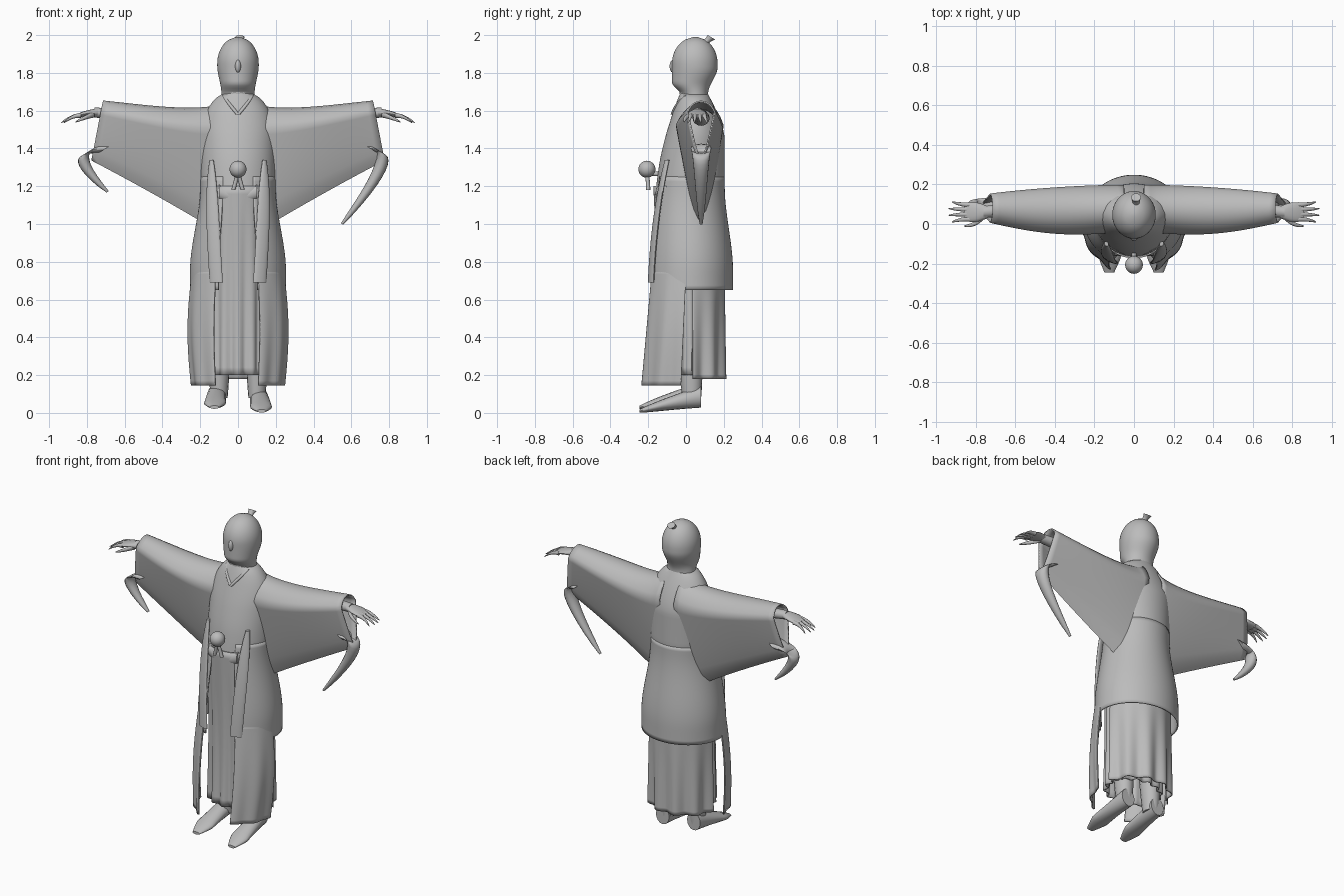
import bpy, bmesh, math
from math import sin, cos, pi, sqrt
from mathutils import Vector

if "Cube" in bpy.data.objects:
    bpy.data.objects.remove(bpy.data.objects["Cube"])

shade = (0.5, 0.5, 0.5, 1)
grey = bpy.data.materials.new("plain_grey")
grey.use_nodes = True
grey.diffuse_color = shade
grey.node_tree.nodes["Principled BSDF"].inputs["Base Color"].default_value = shade


def smooth(ob):
    bpy.ops.object.select_all(action='DESELECT')
    ob.select_set(True)
    bpy.context.view_layer.objects.active = ob
    bpy.ops.object.shade_smooth_by_angle(angle=math.radians(50))


def loft(name, rings, closed=True, caps=True, cloth=False):
    """Skin a list of equal point rings into one smooth object."""
    bm = bmesh.new()
    loops = [[bm.verts.new(point) for point in ring] for ring in rings]
    count = len(loops[0])
    for low, high in zip(loops, loops[1:]):
        for i in range(count if closed else count - 1):
            j = (i + 1) % count
            bm.faces.new((low[i], low[j], high[j], high[i]))
    if caps:
        bm.faces.new(loops[0])
        bm.faces.new(loops[-1])
    bmesh.ops.recalc_face_normals(bm, faces=bm.faces)
    mesh = bpy.data.meshes.new(name)
    bm.to_mesh(mesh)
    bm.free()
    mesh.materials.append(grey)
    ob = bpy.data.objects.new(name, mesh)
    bpy.context.collection.objects.link(ob)
    smooth(ob)
    if cloth:
        fabric = ob.modifiers.new("cloth", 'SOLIDIFY')
        fabric.thickness = 0.008
        fabric.offset = 0


def ball(name, location, scale):
    bpy.ops.mesh.primitive_uv_sphere_add(segments=28, ring_count=18, location=location)
    ob = bpy.context.object
    ob.name = name
    ob.scale = scale
    ob.data.materials.append(grey)
    smooth(ob)


def steady(t):
    return 1, 1


def pointed(t):
    return (sqrt(1.02 - t),) * 2


def sweep(name, start, bend, end, across, along, taper=steady):
    """Move an oval section down a bent path; taper scales its two axes."""
    start, bend, end, across, along = map(Vector, (start, bend, end, across, along))
    steps, sides, rings = 12, 16, []
    for k in range(steps + 1):
        t = k / steps
        centre = start * (1 - t) ** 2 + bend * 2 * t * (1 - t) + end * t * t
        a, b = taper(t)
        angles = [2 * pi * i / sides for i in range(sides)]
        rings.append([centre + across * a * cos(q) + along * b * sin(q) for q in angles])
    loft(name, rings)


def drape(name, top, bottom, width, front, back, arc=None, folds=0, depth=0, caps=False):
    """Upright form; width, front and back are rules of height, angle zero faces front."""
    steps, count, rings = 24, 90, []
    first, last = arc or (0, 2 * pi)
    for k in range(steps + 1):
        t = k / steps
        z = top + (bottom - top) * t
        middle, reach = (front(z) + back(z)) / 2, (back(z) - front(z)) / 2
        ring = []
        for i in range(count):
            q = first + (last - first) * i / (count - 1 if arc else count)
            swell = 1 + depth * t * cos(folds * q)
            ring.append((width(z) * swell * sin(q), middle - reach * swell * cos(q), z))
        rings.append(ring)
    loft(name, rings, closed=not arc, caps=caps, cloth=not caps)


def ramp(z, low, high):
    """Eased rise from zero at low to one at high."""
    t = max(0, min(1, (z - low) / (high - low)))
    return t * t * (3 - 2 * t)


def flare(z):
    return 0.055 * (1 - ramp(z, 0.75, 1.2)) - 0.005


def slope(z):
    return -0.2 + 0.12 * max(0, z - 0.7) ** 1.5


def shoulder(z):
    return max(0, z - 1.45) / 0.24


def dome(z):
    return sqrt(1 - max(0, (z - 1.85) / 0.14) ** 2)


# Head with jaw, nose, neck and hair knot
drape("head", 1.989, 1.68,
      lambda z: 0.11 * dome(z) - 0.022 * (1 - ramp(z, 1.69, 1.84)),
      lambda z: 0.05 - 0.124 * dome(z) + 0.05 * (1 - ramp(z, 1.68, 1.75)),
      lambda z: 0.05 + 0.117 * dome(z) - 0.05 * (1 - ramp(z, 1.69, 1.83)), caps=True)
ball("nose", (0, -0.067, 1.835), (0.016, 0.02, 0.035))
sweep("neck", (0, 0.05, 1.62), (0, 0.04, 1.68), (0, 0.04, 1.74), (0.08, 0, 0), (0, 0.075, 0))
sweep("hair_knot", (0.01, 0.09, 1.95), (0.01, 0.11, 1.97), (0.01, 0.135, 1.988),
      (0.025, 0, 0), (0, 0.02, -0.012), lambda t: (1 - 0.3 * sin(pi * t),) * 2)

# Upper robe rounding in to the collar, tucked under the coat
drape("upper_robe", 1.69, 1.17,
      lambda z: 0.08 + 0.12 * (1 - shoulder(z) ** 2) ** 0.7 - 0.02 * (1 - ramp(z, 1.17, 1.25)),
      lambda z: slope(z) + 0.02 * ramp(z, 1.3, 1.6) + 0.03 * shoulder(z) ** 2,
      lambda z: 0.205 - 0.09 * shoulder(z) ** 1.5 - 0.02 * (1 - ramp(z, 1.17, 1.25)), caps=True)

# Long coat, open down the front
gap = 0.42
drape("coat", 1.25, 0.65, lambda z: 0.2 + flare(z), slope, lambda z: 0.205 + 0.8 * flare(z),
      arc=(gap, 2 * pi - gap))

# Inner robe with hanging folds, and the cloth bunched at the waist
drape("inner_robe", 1.2, 0.2, lambda z: 0.17, lambda z: -0.16 + 0.02 * sin(3 * z),
      lambda z: 0.13, folds=14, depth=0.08)
sweep("waist_fold", (-0.1, -0.13, 1.17), (0, -0.14, 1.12), (0.1, -0.13, 1.17),
      (0, 0.03, 0), (0, 0, 0.04))

# Pleated back of the skirt
drape("back_skirt", 0.75, 0.18, lambda z: 0.21, lambda z: -0.2, lambda z: 0.205,
      arc=(0.55 * pi, 1.45 * pi), folds=11, depth=0.06)

# Pompom on its tie
ball("pompom", (0, -0.207, 1.29), (0.045, 0.045, 0.045))
sweep("pompom_tie", (0, -0.2, 1.27), (0, -0.15, 1.26), (0, -0.1, 1.27), (0.012, 0, 0), (0, 0, 0.012))


def sleeve(name, s):
    """Full around the arm, thinning to an edge where it hangs."""
    steps, half, rings = 20, 16, []
    for k in range(steps + 1):
        t = k / steps
        belly = 0.012 * sin(pi * t)
        top = 1.65 - 0.038 * sin(pi * t ** 0.6)
        fall = top - 0.93 - 0.41 * t
        ring = []
        for i in range(-half, half):
            v = abs(i / half) ** 1.5
            thick = min(1, 2.4 * sqrt(v)) * (1.01 - v) ** 0.7
            y = 0.08 - belly + math.copysign(thick, i) * (0.13 - 0.05 * t * t + belly)
            ring.append((s * (0.05 + 0.665 * t + 0.06 * v * t * t), y, top - fall * v))
        rings.append(ring)
    loft(name, rings, caps=False, cloth=True)


def palm(t):
    return 0.6 + 0.4 * sin(0.8 * pi * t), 1.1 - 0.6 * t


def sole(t):
    return min(1, 0.4 + 2.5 * t) * (1 - 0.25 * t), 0.15 + 0.85 * t ** 0.8


for s, side in ((1, "left_"), (-1, "right_")):
    sleeve(side + "sleeve", s)

    # Trailing sleeve corner, longer on the left
    tip, bend = ((0.55, 1), 0.88) if s > 0 else ((0.69, 1.17), 0.94)
    sweep(side + "sleeve_tail", (s * 0.7, 0.08, 1.4), (s * bend, 0.08, 1.4),
          (s * tip[0], 0.08, tip[1]), (0, 0.055, 0), (s * 0.04, 0, -0.025), pointed)

    # Arm, hand, fingers and thumb
    sweep(side + "arm", (s * 0.4, 0.08, 1.56), (s * 0.6, 0.08, 1.58), (s * 0.76, 0.06, 1.59),
          (0, 0.045, 0), (0, 0, 0.04), lambda t: (1 - 0.35 * t,) * 2)
    sweep(side + "hand", (s * 0.74, 0.06, 1.59), (s * 0.8, 0.06, 1.59), (s * 0.86, 0.06, 1.57),
          (0, 0.05, 0), (0, 0, 0.02), palm)
    for i in range(4):
        y, reach = 0.025 + 0.024 * i, 0.91 + 0.03 * sin(pi * (i + 0.5) / 4)
        sweep(side + "finger", (s * 0.83, y, 1.575), (s * 0.88, y, 1.575),
              (s * reach, y + 0.01 * (i - 1.5), 1.535), (0, 0.013, 0), (0, 0, 0.013), pointed)
    sweep(side + "thumb", (s * 0.76, 0.04, 1.58), (s * 0.8, -0.01, 1.57), (s * 0.86, -0.01, 1.54),
          (0, 0.016, 0), (0, 0, 0.016), pointed)

    # Collar fold and lapel band
    sweep(side + "collar_fold", (s * 0.07, 0, 1.68), (s * 0.06, -0.045, 1.65), (0, -0.07, 1.58),
          (0.012, 0, 0), (0, 0.012, 0))
    sweep(side + "lapel", (s * 0.115, -0.185, 0.69), (s * 0.14, -0.17, 1.05), (s * 0.14, -0.1, 1.34),
          (0.035, s * 0.012, 0), (0, 0.012, 0), lambda t: (1 - 0.7 * t ** 4, 1))

    # Front skirt panel
    inner, outer = (0.45, pi / 2) if s > 0 else (-pi / 2, -0.5)
    drape(side + "front_skirt", 0.76, 0.145, lambda z: 0.24 + 0.02 * sin(pi * (z - 0.15) / 0.6),
          lambda z: -0.265 + 0.09 * z, lambda z: 0.2, arc=(inner, outer), folds=12, depth=0.025)

    # Leg and shoe, the right foot slightly raised
    lift = 0 if s > 0 else 0.02
    sweep(side + "leg", (s * 0.1, 0.03, 0.08), (s * 0.1, 0.03, 0.2), (s * 0.1, 0.01, 0.5),
          (0.045, 0, 0), (0, 0.05, 0), lambda t: (1 + 0.5 * t,) * 2)
    sweep(side + "shoe", (s * 0.125, -0.245, 0.01 + lift), (s * 0.12, -0.08, 0.055 + lift),
          (s * 0.11, 0.08, 0.085 + lift), (0.062, 0, 0), (0, 0, 0.057), sole)

    # Cord tail under the pompom
    sweep(side + "cord", (0, -0.21, 1.28), (s * 0.01, -0.2, 1.23), (s * 0.025, -0.2, 1.18),
          (0.011, 0, 0), (0, 0.011, 0))
